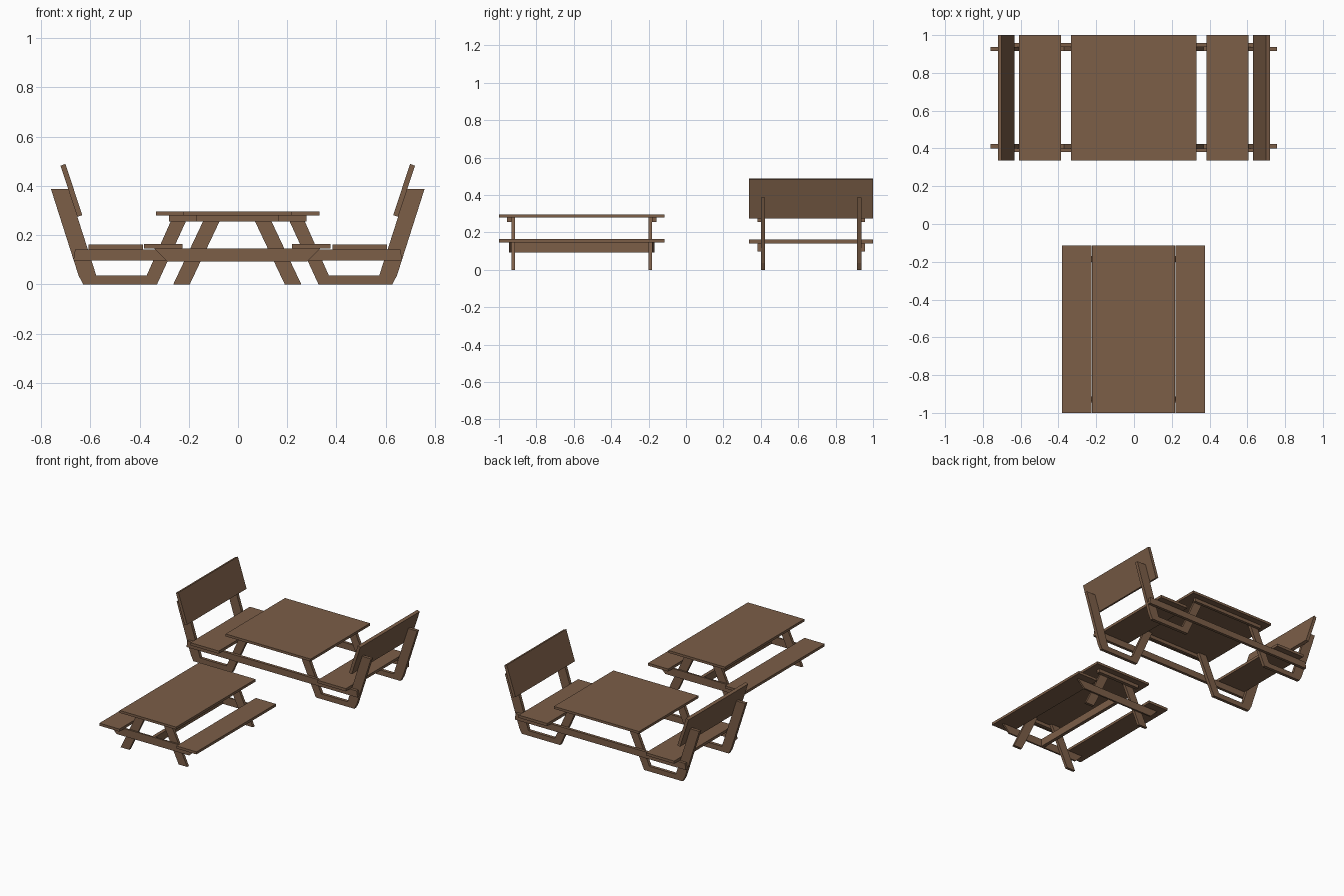
import bpy
import bmesh

cube = bpy.data.objects.get("Cube")
if cube:
    bpy.data.objects.remove(cube, do_unlink=True)

wood = bpy.data.materials.new("brown_wood")
wood.use_nodes = True
BROWN = (0.2, 0.112, 0.064, 1)
wood.diffuse_color = BROWN
wood.node_tree.nodes["Principled BSDF"].inputs["Base Color"].default_value = BROWN


def prism(name, profile, y0, y1, cx=0.0, flip=1):
    """Extrude an x-z profile from y0 to y1."""
    bm = bmesh.new()
    face = bm.faces.new([bm.verts.new((cx + flip * x, y0, z)) for x, z in profile])
    ext = bmesh.ops.extrude_face_region(bm, geom=[face])
    moved = [v for v in ext["geom"] if isinstance(v, bmesh.types.BMVert)]
    bmesh.ops.translate(bm, vec=(0, y1 - y0, 0), verts=moved)
    bmesh.ops.recalc_face_normals(bm, faces=bm.faces)
    mesh = bpy.data.meshes.new(name)
    bm.to_mesh(mesh)
    bm.free()
    mesh.materials.append(wood)
    obj = bpy.data.objects.new(name, mesh)
    bpy.context.collection.objects.link(obj)
    return obj


def board(name, x0, x1, y0, y1, z0, z1, cx=0.0, flip=1):
    prism(name, [(x0, z0), (x1, z0), (x1, z1), (x0, z1)], y0, y1, cx, flip)


SIDES = (("left", 1), ("right", -1))

# Small table with two plain seats
cx, mid = -0.003, -0.557
board("small_tabletop", -0.22, 0.22, -1.0, -0.114, 0.279, 0.296, cx)
board("small_stretcher", -0.012, 0.012, mid - 0.376, mid + 0.376, 0.092, 0.146, cx)
for side, s in SIDES:
    board("small_seat_" + side, 0.222, 0.379, -1.0, -0.114, 0.146, 0.164, cx, s)
for end, e in (("front", -1), ("back", 1)):
    inner, outer = mid + e * 0.357, mid + e * 0.376
    for side, s in SIDES:
        prism(f"small_leg_{end}_{side}",
              [(0.193, 0), (0.26, 0), (0.128, 0.279), (0.061, 0.279)],
              inner, outer, cx, s)
    prism("small_crossbar_" + end,
          [(-0.283, 0.092), (0.283, 0.092), (0.337, 0.146), (-0.337, 0.146)],
          outer, mid + e * 0.388, cx)
    board("small_cleat_" + end, -0.167, 0.167, outer, mid + e * 0.4, 0.255, 0.279, cx)

# Large table with two backed benches
cx, mid = -0.001, 0.669
Y0, Y1 = 0.337, 1.0
board("large_tabletop", -0.332, 0.332, Y0, Y1, 0.279, 0.296, cx)
for side, s in SIDES:
    board("bench_seat_" + side, 0.385, 0.607, Y0, Y1, 0.142, 0.161, cx, s)
    prism("bench_backrest_" + side,
          [(0.632, 0.281), (0.652, 0.274), (0.72, 0.482), (0.7, 0.489)],
          Y0, Y1, cx, s)
for end, e in (("front", -1), ("back", 1)):
    inner, outer = mid + e * 0.246, mid + e * 0.268
    for side, s in SIDES:
        # Table leg, ground runner and back post in one frame
        prism(f"bench_frame_{end}_{side}",
              [(0.2, 0.279), (0.328, 0), (0.628, 0), (0.647, 0.036), (0.759, 0.387),
               (0.688, 0.387), (0.575, 0.036), (0.37, 0.036), (0.262, 0.279)],
              inner, outer, cx, s)
    prism("large_crossbar_" + end,
          [(-0.668, 0.097), (0.668, 0.097), (0.661, 0.142), (-0.661, 0.142)],
          outer, mid + e * 0.288, cx)
    board("large_cleat_" + end, -0.28, 0.28, outer, mid + e * 0.288, 0.255, 0.279, cx)
